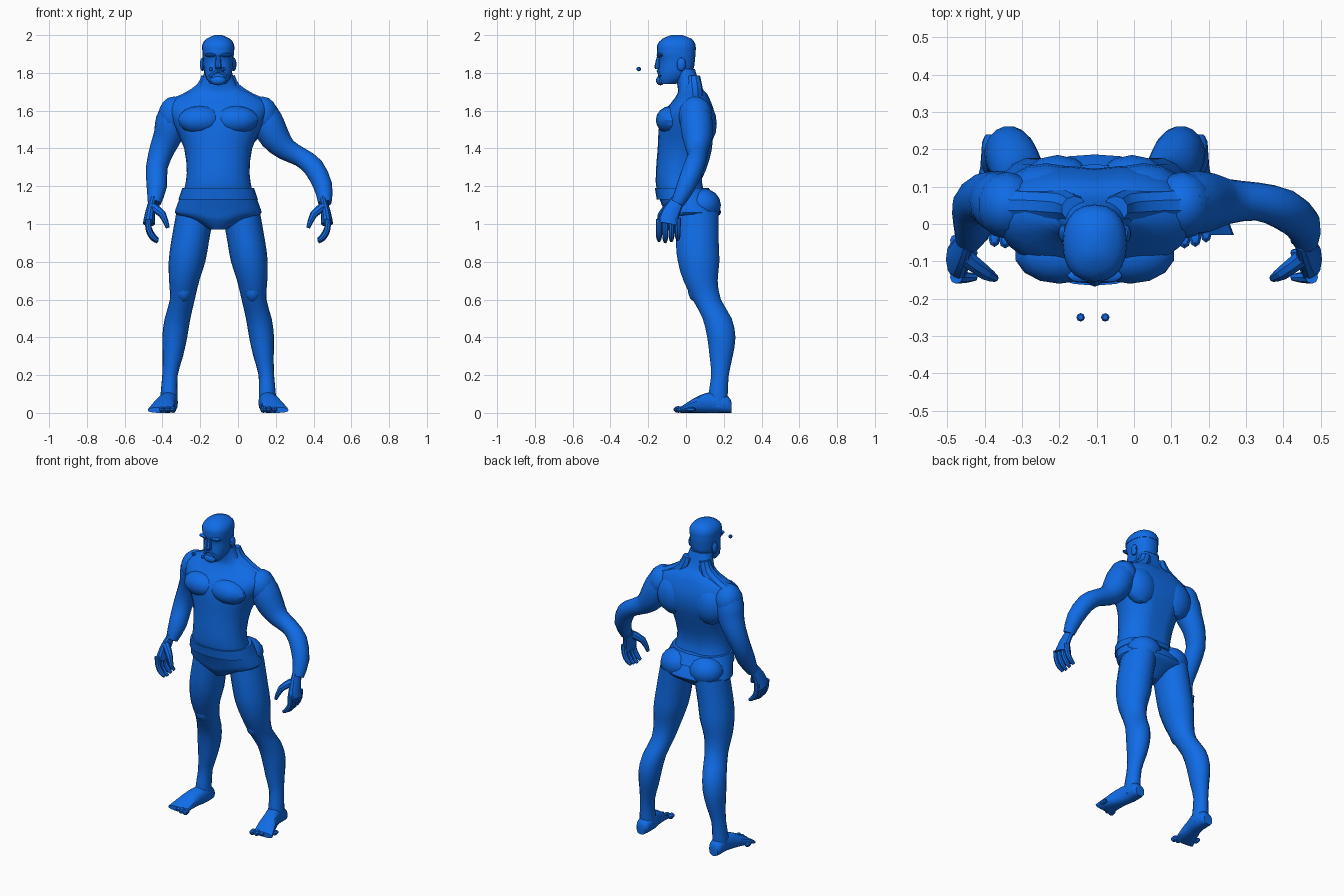
import bpy, bmesh, math
from mathutils import Vector

if "Cube" in bpy.data.objects:
    bpy.data.objects.remove(bpy.data.objects["Cube"])

MID = -.105  # centre plane of the torso, head and legs
X, Y, Z = Vector((1, 0, 0)), Vector((0, 1, 0)), Vector((0, 0, 1))
SIDES = {"right": -1, "left": 1}

blue = bpy.data.materials.new("blue")
blue.use_nodes = True
blue.diffuse_color = (.005, .15, .8, 1)
shader = blue.node_tree.nodes["Principled BSDF"]
shader.inputs["Base Color"].default_value = blue.diffuse_color


def finish(name, bm):
    bmesh.ops.recalc_face_normals(bm, faces=bm.faces)
    mesh = bpy.data.meshes.new(name)
    bm.to_mesh(mesh)
    bm.free()
    mesh.materials.append(blue)
    obj = bpy.data.objects.new(name, mesh)
    bpy.context.collection.objects.link(obj)
    bpy.ops.object.select_all(action="DESELECT")
    obj.select_set(True)
    bpy.context.view_layer.objects.active = obj
    bpy.ops.object.shade_smooth_by_angle(angle=math.radians(28))


def refine(rows):
    """Add a smoothly interpolated row halfway between each pair of rows."""
    rows = [Vector(row) for row in rows]
    result = []
    for i, (start, end) in enumerate(zip(rows, rows[1:])):
        before = rows[max(i - 1, 0)]
        after = rows[min(i + 2, len(rows) - 1)]
        result += [start, (start + end) / 2 + (start + end - before - after) / 16]
    return result + [rows[-1]]


def loft(name, rows, hint=X, axis=None, sides=16, power=2, groove=0):
    """Skin rings (x, y, z, radius along hint, other radius) along a path."""
    bm = bmesh.new()
    rings = refine(rows)
    centres = [Vector(ring[:3]) for ring in rings]
    last = len(rings) - 1
    loops = []
    for i, ring in enumerate(rings):
        along = axis or (centres[min(i + 1, last)] - centres[max(i - 1, 0)]).normalized()
        across = (hint - along * hint.dot(along)).normalized()
        other = along.cross(across)
        loop = []
        for k in range(sides):
            angle = math.tau * k / sides
            c, s = math.cos(angle), math.sin(angle)
            width = ring[3] * math.copysign(abs(c) ** (2 / power), c)
            depth = ring[4] * math.copysign(abs(s) ** (2 / power), s)
            if s > 0:
                depth *= 1 - groove * math.exp(-(5 * c) ** 2)
            loop.append(bm.verts.new(centres[i] + across * width + other * depth))
        loops.append(loop)
    for low, high in zip(loops, loops[1:]):
        for k in range(sides):
            n = (k + 1) % sides
            bm.faces.new((low[k], low[n], high[n], high[k]))
    bm.faces.new(loops[0])
    bm.faces.new(loops[-1])
    finish(name, bm)


def stack(name, rows, **options):
    """Horizontal rings (z, half width, front y, back y) on the centre plane."""
    rings = [(MID, (front + back) / 2, z, width, (back - front) / 2)
             for z, width, front, back in rows]
    loft(name, rings, axis=Z, **options)


def tube(name, rows, stretch=1, **options):
    """Path points (x, y, z, radius); stretch widens the second radius."""
    loft(name, [(*row, row[-1] * stretch) for row in rows], **options)


def blob(name, centre, radii, sides=14):
    bm = bmesh.new()
    bmesh.ops.create_uvsphere(bm, u_segments=sides, v_segments=sides // 2 + 1, radius=1)
    bmesh.ops.scale(bm, vec=radii, verts=bm.verts)
    bmesh.ops.translate(bm, vec=centre, verts=bm.verts)
    finish(name, bm)


def mirrored(rows, side, middle):
    """Rows are given for the left side; flip their x for the right."""
    return [(middle + side * x, *rest) for x, *rest in rows]


# Torso and neck
stack("torso", [
    (1.1, .19, -.12, .13), (1.18, .18, -.155, .1), (1.27, .166, -.16, .09),
    (1.4, .18, -.15, .13), (1.5, .225, -.145, .16), (1.58, .26, -.13, .16),
    (1.64, .26, -.08, .14), (1.69, .18, -.045, .115), (1.73, .1, -.045, .08),
    (1.82, .07, -.06, .05)], sides=24, power=2.15, groove=.1)

# Trunks with a raised waistband
stack("trunks", [
    (1.17, .19, -.155, .12), (1.08, .225, -.12, .18), (1.05, .22, -.11, .18),
    (1.02, .14, -.1, .14), (.97, .04, -.06, .07)], sides=24, power=2.2)
stack("waistband", [(1.13, .21, -.155, .16), (1.19, .19, -.165, .12)],
      sides=24, power=2.2)

# Head, hair and face
stack("head", [
    (1.74, .04, -.14, -.06), (1.77, .063, -.15, 0), (1.82, .077, -.145, .04),
    (1.87, .08, -.142, .047), (1.9, .083, -.154, .05), (1.95, .08, -.147, .045),
    (1.98, .055, -.12, .02)], sides=20, power=2.3)
stack("hair", [
    (1.92, .086, -.154, .052), (1.95, .084, -.152, .05), (1.98, .064, -.125, .03),
    (2, .02, -.08, -.02)], sides=20, power=2.3)
tube("nose", [(MID, -.14, 1.9, .01), (MID, -.15, 1.83, .018), (MID, -.14, 1.82, .014)],
     axis=Z, sides=8)
tube("moustache", mirrored([(-.04, -.13, 1.78, .012), (0, -.146, 1.81, .01),
                            (.04, -.13, 1.78, .012)], 1, MID), hint=Y, sides=8)
blob("beard", (MID, -.135, 1.76), (.042, .024, .026))

# Paired features and muscle masses: offset from the centre plane, then radii
pairs = {
    "ear": ((.083, -.025, 1.845), (.014, .024, .036)),
    "brow": ((.037, -.138, 1.895), (.037, .018, .011)),
    "chest": ((.095, -.08, 1.55), (.12, .08, .075)),
    "shoulder_blade": ((.13, .09, 1.53), (.11, .073, .12)),
    "shoulder": ((.235, .05, 1.575), (.083, .09, .1)),
    "buttock": ((.1, .085, 1.1), (.11, .1, .09)),
    "kneecap": ((.183, .05, 1.3 / 2), (.045, .04, .06)),
}
for label, side in SIDES.items():
    for part, (offset, radii) in pairs.items():
        blob(label + "_" + part, mirrored([offset], side, MID)[0], radii)
    blob(label + "_eye", (-.11 + side * .033, -.25, 1.82), (.012, .012, .012), sides=8)
    neck = [(.055, .04, 1.78, .035), (.08, .045, 1.71, .045),
            (.17, .05, 1.65, .045), (.24, .05, 1.62, .05)]
    tube(label + "_neck_muscle", mirrored(neck, side, MID), hint=Y, sides=10)

# Legs, each on a foot that splays outward towards the toes
leg = [(.12, .06, 1.07, .1), (.15, .06, .9, .1), (.165, .067, .8, .097),
       (.18, .077, .7, .08), (.19, .11, .6, .066), (.215, .165, .5, .068),
       (.23, .187, .4, .066), (.24, .186, .3, .054), (.255, .18, .2, .041),
       (.26, .17, .1, .045), (.26, .17, .03, .045)]
foot = [(.24, .03, .06), (.22, .042, .09), (.15, .047, .11), (.09, .05, .1),
        (.03, .06, .07), (-.03, .068, .03)]  # y, half width, height
for label, side in SIDES.items():
    tube(label + "_leg", mirrored(leg, side, MID), stretch=1.15, axis=-Z, sides=18)
    rings = [(.26 + max(0, .15 - y) / 4, y, height / 2, width, height / 2)
             for y, width, height in foot]
    loft(label + "_foot", mirrored(rings, side, MID), axis=-Y, power=2.4)
    for i in range(5):
        centre = (.24 + .029 * i, -.04 + .004 * i * i, .018)
        size = .018 - .001 * i
        blob(f"{label}_toe_{i + 1}", mirrored([centre], side, MID)[0],
             (size, .027, size), sides=8)

# Arms: the right hangs down, the left is lifted at the elbow
tube("right_arm", [
    (-.33, .05, 1.63, .065), (-.35, .055, 1.55, .085), (-.37, .065, 1.47, .077),
    (-.4, .07, 1.4, .067), (-.43, .05, 1.3, .057), (-.43, 0, 1.2, .054),
    (-.443, -.045, 1.11, .035)], hint=Y)
tube("left_arm", [
    (.12, .05, 1.63, .065), (.15, .055, 1.55, .085), (.195, .06, 1.46, .08),
    (.255, .06, 1.395, .06), (.33, .06, 1.355, .051), (.4, .04, 1.3, .055),
    (.45, 0, 1.2, .05), (.46, -.045, 1.11, .035)], hint=Y)

# Hands with curled fingers and a thumb
palm = [(.45, -.04, 1.13, .036), (.465, -.08, 1.06, .048), (.472, -.095, 1, .058)]
thumb = [(.45, -.09, 1.09, .024), (.4, -.13, 1.05, .02), (.372, -.145, .98, .01)]
finger = [(.476, 1.02, .017), (.472, .965, .016), (.45, .925, .015), (.424, .905, .009)]
for label, side in SIDES.items():
    tube(label + "_palm", mirrored(palm, side, 0), stretch=.55, hint=Y, sides=12)
    tube(label + "_thumb", mirrored(thumb, side, 0), hint=Y, sides=8)
    for i in range(4):
        reach = -.143 + .033 * i
        lift = .006 * abs(i - 1)
        path = [(x, reach, z + lift, radius) for x, z, radius in finger]
        tube(f"{label}_finger_{i + 1}", mirrored(path, side, 0), hint=Y, sides=8)
